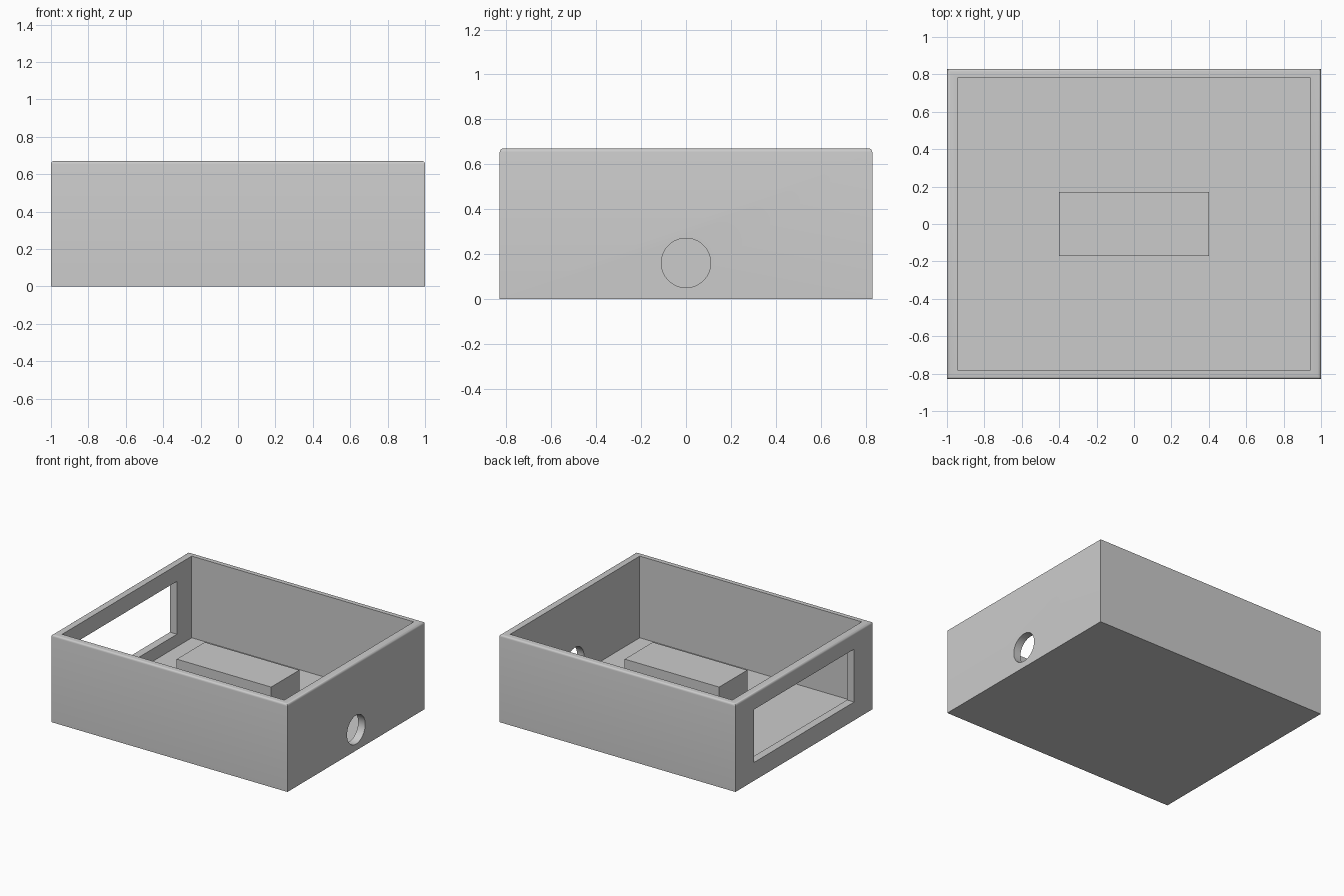
import bpy
import bmesh
import math

if "Cube" in bpy.data.objects:
    bpy.data.objects.remove(bpy.data.objects["Cube"], do_unlink=True)

# Single flat grey
grey = bpy.data.materials.new("light grey")
grey.use_nodes = True
colour = (0.6, 0.6, 0.6, 1)
grey.diffuse_color = colour
grey.node_tree.nodes["Principled BSDF"].inputs["Base Color"].default_value = colour

HALF_X, HALF_Y, HEIGHT = 1.0, 0.83, 0.67
WALL_X, WALL_Y, FLOOR = 0.06, 0.047, 0.045


def box(name, low, high):
    """Axis-aligned box between two corners."""
    bpy.ops.mesh.primitive_cube_add(size=1)
    obj = bpy.context.object
    obj.name = name
    for v in obj.data.vertices:
        v.co = [h if c > 0 else l for c, l, h in zip(v.co, low, high)]
    obj.data.materials.append(grey)
    return obj


def cut(target, cutter):
    """Subtract the cutter from the target and discard it."""
    cutter.hide_render = True
    mod = target.modifiers.new("cut", "BOOLEAN")
    mod.operation = "DIFFERENCE"
    mod.solver = "EXACT"
    mod.object = cutter
    bpy.context.view_layer.objects.active = target
    bpy.ops.object.modifier_apply(modifier=mod.name)
    bpy.data.objects.remove(cutter, do_unlink=True)


# Enclosure with a rounded outer rim
case = box("case", (-HALF_X, -HALF_Y, 0), (HALF_X, HALF_Y, HEIGHT))
bm = bmesh.new()
bm.from_mesh(case.data)
rim = [e for e in bm.edges if all(v.co.z > HEIGHT - 0.01 for v in e.verts)]
bmesh.ops.bevel(bm, geom=rim, offset=0.016, segments=4, profile=0.5, affect="EDGES")
bm.to_mesh(case.data)
bm.free()

# Open cavity
inner_x, inner_y = HALF_X - WALL_X, HALF_Y - WALL_Y
cut(case, box("cavity_cutter", (-inner_x, -inner_y, FLOOR), (inner_x, inner_y, 1)))

# Rectangular window in the -x wall
cut(case, box("window_cutter", (-1.2, -0.605, 0.14), (-0.8, 0.605, 0.545)))

# Round cable hole in the +x wall
bpy.ops.mesh.primitive_cylinder_add(vertices=64, radius=0.11, depth=0.4,
                                    location=(HALF_X, 0, 0.16),
                                    rotation=(0, math.pi / 2, 0))
hole = bpy.context.object
hole.data.materials.append(grey)
cut(case, hole)

# Raised block on the floor
block = box("inner_block", (-0.4, -0.17, FLOOR - 0.005), (0.4, 0.17, 0.39))

bpy.ops.object.select_all(action="DESELECT")
case.select_set(True)
bpy.context.view_layer.objects.active = case
bpy.ops.object.shade_smooth_by_angle(angle=math.radians(30))
